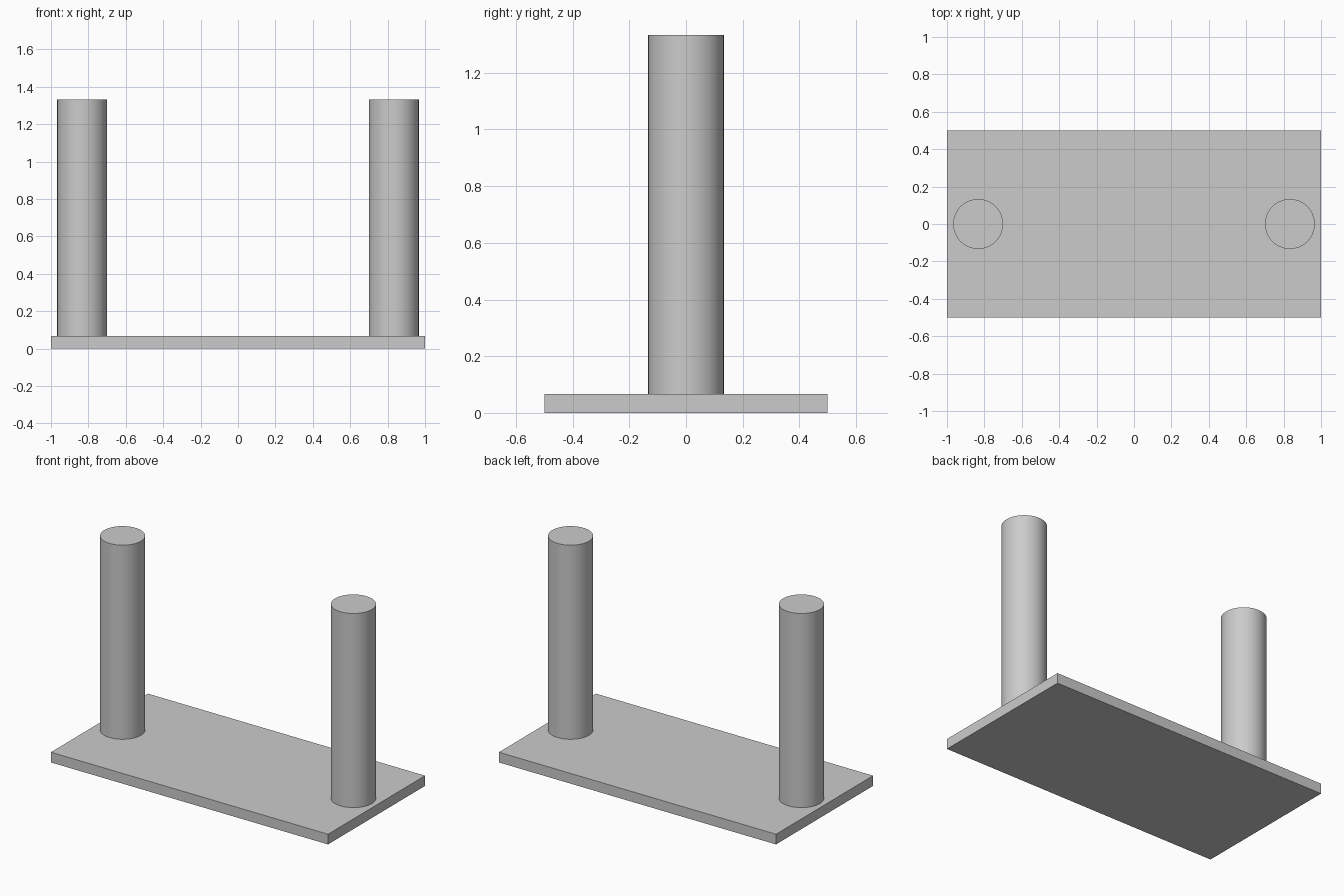
import bpy, math

if "Cube" in bpy.data.objects:
    bpy.data.objects.remove(bpy.data.objects["Cube"])

grey = bpy.data.materials.new("plain grey")
grey.diffuse_color = (0.6, 0.6, 0.6, 1.0)
grey.use_nodes = True
grey.node_tree.nodes["Principled BSDF"].inputs["Base Color"].default_value = grey.diffuse_color

BASE_H = 0.0667    # thickness of the plate
TOP = 1.3333       # top of the posts
RADIUS = 0.1333
POST_X = 0.8333

# Flat base plate
bpy.ops.mesh.primitive_cube_add(size=1, location=(0, 0, BASE_H / 2))
base = bpy.context.object
base.name = "base_plate"
base.scale = (2.0, 1.0, BASE_H)
bpy.ops.object.transform_apply(location=False, rotation=False, scale=True)
base.data.materials.append(grey)

# Two round posts, one near each end
for name, side in (("left_post", -1), ("right_post", 1)):
    bpy.ops.mesh.primitive_cylinder_add(
        vertices=64, radius=RADIUS, depth=TOP - BASE_H,
        location=(side * POST_X, 0, (TOP + BASE_H) / 2))
    post = bpy.context.object
    post.name = name
    post.data.materials.append(grey)
    bpy.ops.object.shade_smooth_by_angle(angle=math.radians(30))
